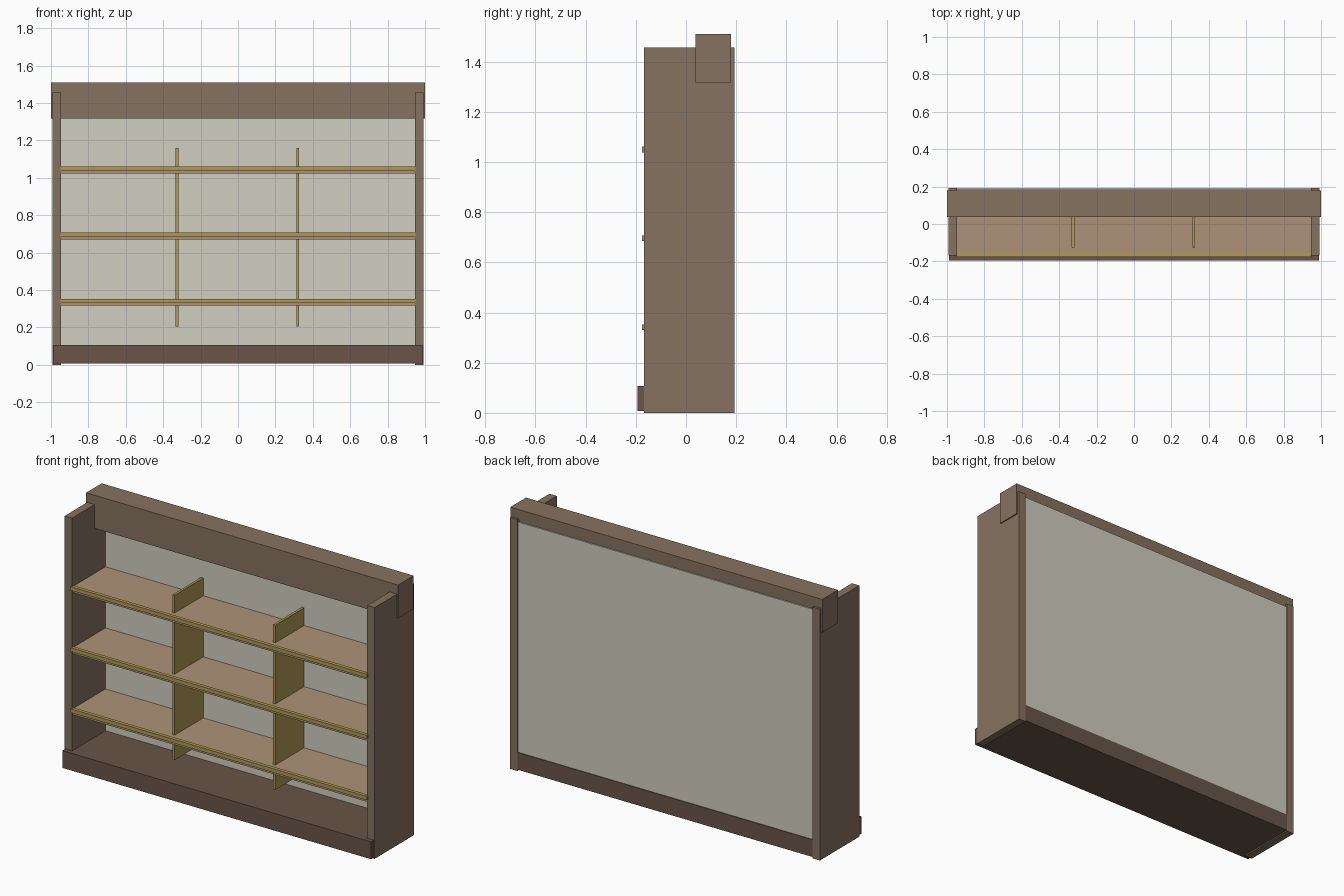
import bpy, bmesh

if "Cube" in bpy.data.objects:
    bpy.data.objects.remove(bpy.data.objects["Cube"])


def material(name, rgb):
    m = bpy.data.materials.new(name)
    m.diffuse_color = (*rgb, 1)
    m.use_nodes = True
    m.node_tree.nodes["Principled BSDF"].inputs["Base Color"].default_value = m.diffuse_color
    return m


frame_mat = material("frame_brown", (0.24, 0.17, 0.115))
base_mat = material("base_brown", (0.14, 0.09, 0.065))
shelf_mat = material("shelf_tan", (0.42, 0.29, 0.19))
gold_mat = material("gold_trim", (0.43, 0.32, 0.09))
back_mat = material("back_cream", (0.64, 0.61, 0.53))


def box(name, x, y, z, mat):
    """Box from (min, max) ranges on each axis."""
    bm = bmesh.new()
    bmesh.ops.create_cube(bm, size=1)
    for v in bm.verts:
        for i, (lo, hi) in enumerate((x, y, z)):
            v.co[i] = lo if v.co[i] < 0 else hi
    me = bpy.data.meshes.new(name)
    bm.to_mesh(me)
    bm.free()
    me.materials.append(mat)
    ob = bpy.data.objects.new(name, me)
    bpy.context.collection.objects.link(ob)
    return ob


# Upright side panels
box("side_panel_left", (-0.993, -0.946), (-0.168, 0.193), (0, 1.456), frame_mat)
box("side_panel_right", (0.946, 0.993), (-0.168, 0.193), (0, 1.456), frame_mat)

# Top rail, plinth and back panel
box("top_rail", (-1, 1), (0.037, 0.18), (1.318, 1.51), frame_mat)
box("plinth", (-0.989, 0.989), (-0.194, 0.191), (0.007, 0.107), base_mat)
box("back_panel", (-0.948, 0.948), (0.138, 0.187), (0.01, 1.44), back_mat)

# Shelves with gold front lips
for i in range(3):
    top = 0.349 + 0.354 * i
    box(f"shelf_{i + 1}", (-0.947, 0.947), (-0.165, 0.142), (top - 0.033, top), shelf_mat)
    box(f"shelf_lip_{i + 1}", (-0.95, 0.95), (-0.176, -0.155), (top - 0.018, top + 0.004), gold_mat)

# Upright dividers
for name, x in (("left", -0.326), ("right", 0.32)):
    box(f"divider_{name}", (x - 0.007, x + 0.007), (-0.125, 0.143), (0.205, 1.16), gold_mat)
